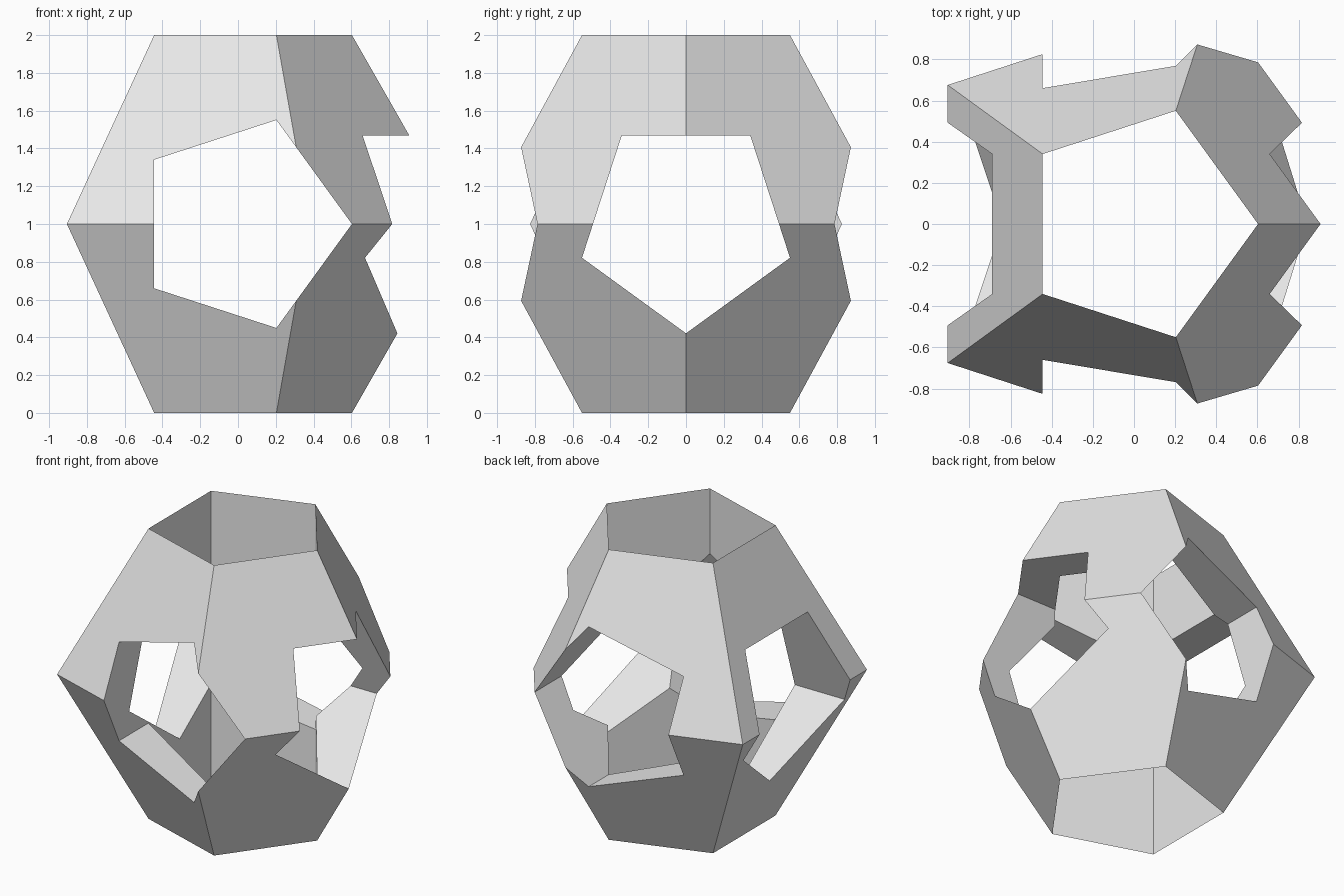
import bpy
import bmesh
from math import cos, sin, pi
from mathutils import Matrix, Vector

cube = bpy.data.objects.get("Cube")
if cube:
    bpy.data.objects.remove(cube, do_unlink=True)

CENTRE = Vector((0.0245, 0, 1))
OUTER = 1.15        # radius of the body at its waist
BORE = 0.579        # radius of the tunnels
APEX = OUTER / (OUTER - BORE)   # body meets the bore rim one unit from the waist

grey = bpy.data.materials.new("light grey")
grey.use_nodes = True
grey.diffuse_color = (0.8, 0.8, 0.8, 1)
grey.node_tree.nodes["Principled BSDF"].inputs["Base Color"].default_value = (0.8, 0.8, 0.8, 1)


def make_object(name, bm):
    bmesh.ops.recalc_face_normals(bm, faces=bm.faces)
    mesh = bpy.data.meshes.new(name)
    bm.to_mesh(mesh)
    bm.free()
    mesh.materials.append(grey)
    obj = bpy.data.objects.new(name, mesh)
    obj.location = CENTRE
    bpy.context.collection.objects.link(obj)
    return obj


def pentagon(bm, radius, z):
    return [bm.verts.new((radius * cos(2 * pi * i / 5), radius * sin(2 * pi * i / 5), z))
            for i in range(5)]


def double_pyramid(name):
    bm = bmesh.new()
    waist = pentagon(bm, OUTER, 0)
    for tip in (bm.verts.new((0, 0, APEX)), bm.verts.new((0, 0, -APEX))):
        for i in range(5):
            bm.faces.new((waist[i], waist[(i + 1) % 5], tip))
    return make_object(name, bm)


def tunnel_cutter(name, rotation):
    bm = bmesh.new()
    low, high = pentagon(bm, BORE, -3), pentagon(bm, BORE, 3)
    bm.faces.new(low)
    bm.faces.new(high)
    for i in range(5):
        j = (i + 1) % 5
        bm.faces.new((low[i], low[j], high[j], high[i]))
    bm.transform(rotation)
    obj = make_object(name, bm)
    obj.hide_render = True
    return obj


# Faceted body, pierced by three pentagonal tunnels at right angles
body = double_pyramid("pierced_body")
cutters = [
    tunnel_cutter("vertical_tunnel", Matrix.Identity(4)),
    tunnel_cutter("front_tunnel", Matrix.Rotation(pi / 2, 4, 'X')),
    tunnel_cutter("side_tunnel", Matrix.Rotation(pi / 2, 4, 'Y')),
]
for cutter in cutters:
    mod = body.modifiers.new(cutter.name, 'BOOLEAN')
    mod.operation = 'DIFFERENCE'
    mod.solver = 'EXACT'
    mod.object = cutter

# Bake the cuts and drop the cutters
bpy.context.view_layer.update()
graph = bpy.context.evaluated_depsgraph_get()
cut_mesh = bpy.data.meshes.new_from_object(body.evaluated_get(graph))
body.modifiers.clear()
body.data = cut_mesh
for cutter in cutters:
    bpy.data.objects.remove(cutter, do_unlink=True)
